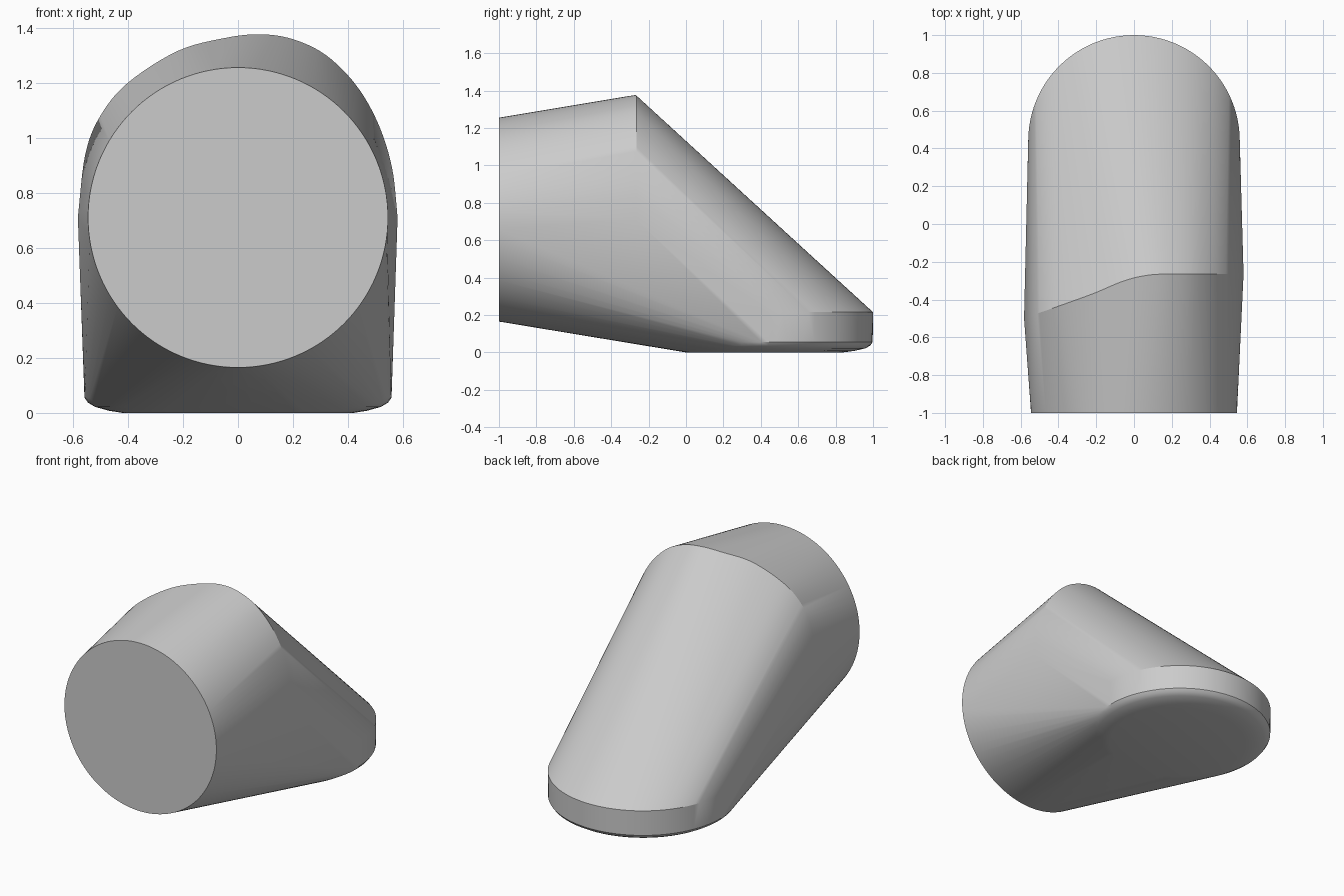
import bpy, bmesh, math
from mathutils import Vector

cube = bpy.data.objects.get("Cube")
if cube:
    bpy.data.objects.remove(cube, do_unlink=True)

grey = bpy.data.materials.new("light grey")
grey.use_nodes = True
colour = (0.6, 0.6, 0.6, 1)
grey.diffuse_color = colour
grey.node_tree.nodes["Principled BSDF"].inputs["Base Color"].default_value = colour


def smooth_path(points, steps):
    """Catmull-Rom curve through the points."""
    pts = [Vector(p) for p in points]
    pts = [2 * pts[0] - pts[1]] + pts + [2 * pts[-1] - pts[-2]]
    path = []
    for a, b, c, d in zip(pts, pts[1:], pts[2:], pts[3:]):
        for i in range(steps):
            t = i / steps
            path.append(0.5 * (2 * b + (c - a) * t + (2 * a - 5 * b + 4 * c - d) * t ** 2
                               + (3 * b - a - 3 * c + d) * t ** 3))
    return path + [pts[-2]]


def flat_ring(radius, y, z, count=96):
    """Horizontal circle of the foot."""
    angles = [2 * math.pi * i / count for i in range(count)]
    return [Vector((radius * math.cos(a), y + radius * math.sin(a), z)) for a in angles]


# Round front opening
front = [Vector((0.545 * math.cos(a), -1, 0.71 + 0.545 * math.sin(a)))
         for a in (2 * math.pi * i / 128 for i in range(128))]

# Lopsided ridge over the top
ridge = smooth_path([
    (-0.582, -0.50, 0.71), (-0.555, -0.49, 0.94), (-0.50, -0.47, 1.08),
    (-0.40, -0.435, 1.2), (-0.22, -0.37, 1.315), (-0.05, -0.30, 1.362),
    (0.08, -0.27, 1.376), (0.20, -0.265, 1.358), (0.32, -0.265, 1.30),
    (0.43, -0.265, 1.19), (0.51, -0.265, 1.05), (0.56, -0.265, 0.89),
    (0.58, -0.265, 0.71)], 6)

# Rounded foot: upright wall, then a soft edge into the flat sole
foot = []
for radius, y, z in [(0.56, 0.44, 0.215), (0.558, 0.44, 0.055), (0.545, 0.44, 0.037),
                     (0.52, 0.44, 0.022), (0.47, 0.43, 0.008), (0.42, 0.42, 0)]:
    foot += flat_ring(radius, y, z)

# One taut skin around all the sections
bm = bmesh.new()
for p in front + ridge + foot:
    bm.verts.new(p)
hull = bmesh.ops.convex_hull(bm, input=bm.verts[:])
spare = {v for v in hull["geom_interior"] + hull["geom_unused"]
         if isinstance(v, bmesh.types.BMVert)}
bmesh.ops.delete(bm, geom=list(spare), context='VERTS')
bmesh.ops.dissolve_limit(bm, angle_limit=math.radians(0.1),
                         verts=bm.verts[:], edges=bm.edges[:])
bmesh.ops.recalc_face_normals(bm, faces=bm.faces[:])
mesh = bpy.data.meshes.new("angled_body")
bm.to_mesh(mesh)
bm.free()
mesh.materials.append(grey)

body = bpy.data.objects.new("angled_body", mesh)
bpy.context.collection.objects.link(body)
bpy.ops.object.select_all(action='DESELECT')
body.select_set(True)
bpy.context.view_layer.objects.active = body
bpy.ops.object.shade_smooth_by_angle(angle=math.radians(25))
